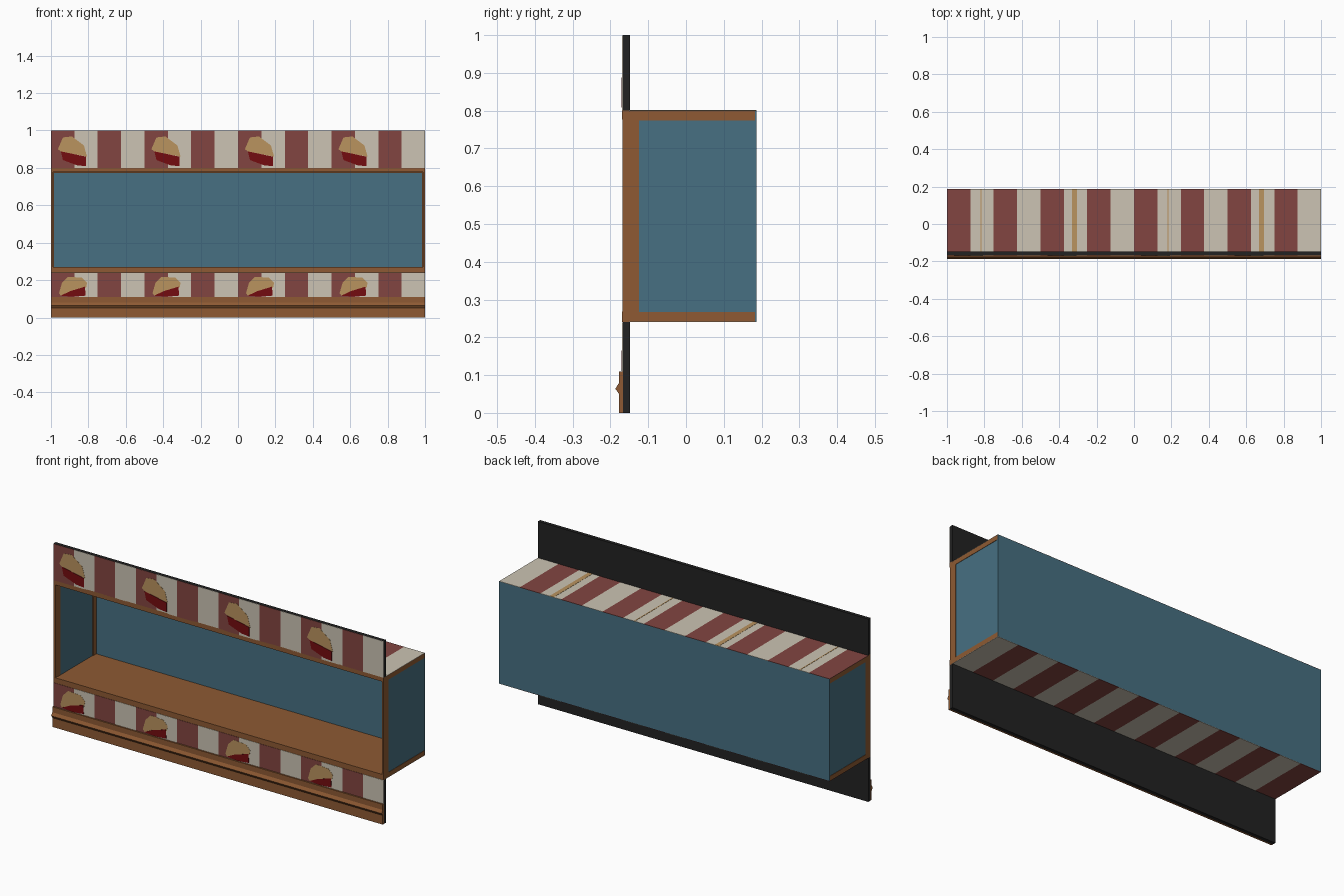
import bpy, bmesh

if "Cube" in bpy.data.objects:
    bpy.data.objects.remove(bpy.data.objects["Cube"])


def lin(c):
    c /= 255
    return c / 12.92 if c <= 0.04045 else ((c + 0.055) / 1.055) ** 2.4


def mat(name, r, g, b):
    m = bpy.data.materials.new(name)
    m.diffuse_color = (lin(r), lin(g), lin(b), 1)
    m.use_nodes = True
    m.node_tree.nodes["Principled BSDF"].inputs["Base Color"].default_value = m.diffuse_color
    return m


WOOD = mat("wood", 142, 90, 51)
BLUE = mat("blue panel", 71, 112, 130)
BLACK = mat("charcoal", 34, 34, 34)
CREAM = mat("cream stripe", 204, 196, 179)
RED = mat("red stripe", 130, 69, 65)
CRUST = mat("crust", 186, 147, 95)
FILL = mat("filling", 116, 12, 16)


def finish(name, bm, mats):
    bmesh.ops.recalc_face_normals(bm, faces=bm.faces)
    me = bpy.data.meshes.new(name)
    bm.to_mesh(me)
    bm.free()
    for m in mats:
        me.materials.append(m)
    ob = bpy.data.objects.new(name, me)
    bpy.context.collection.objects.link(ob)
    return ob


def add_box(bm, x, y, z, index=0):
    vs = bmesh.ops.create_cube(bm, size=1)["verts"]
    for v in vs:
        for i, (a, b) in enumerate((x, y, z)):
            v.co[i] = a if v.co[i] < 0 else b
    for f in {f for v in vs for f in v.link_faces}:
        f.material_index = index


def box(name, x, y, z, m):
    bm = bmesh.new()
    add_box(bm, x, y, z)
    return finish(name, bm, [m])


def stripes(name, y, z):
    """Sixteen alternating red and cream plates across the full width."""
    bm = bmesh.new()
    for i in range(16):
        add_box(bm, (-1 + i / 8, -1 + (i + 1) / 8), y, z, i % 2)
    finish(name, bm, [RED, CREAM])


def prism(bm, pts, axis, a, b):
    """Closed 2D outline swept between a and b along x or y."""
    def place(p, t):
        return (t, p[0], p[1]) if axis == "x" else (p[0], t, p[1])
    f = bm.faces.new([bm.verts.new(place(p, a)) for p in pts])
    out = bmesh.ops.extrude_face_region(bm, geom=[f])["geom"]
    for v in out:
        if isinstance(v, bmesh.types.BMVert):
            v.co["xyz".index(axis)] = b


FRONT, BACK = -0.168, 0.187

# wall strips above and below the window, with striped facing
for tag, z0, z1, s0 in (("upper", 0.80, 1.0, 0.80), ("lower", 0.0, 0.24, 0.11)):
    box(tag + "_wall", (-1, 1), (FRONT + 0.001, -0.148), (z0, z1), BLACK)
    stripes(tag + "_wall_stripes", (FRONT - 0.001, FRONT + 0.001), (s0, z1 - 0.001))

# window box: floor, ceiling, back and sides
box("floor", (-1, 1), (-0.155, BACK - 0.004), (0.242, 0.267), WOOD)
box("ceiling", (-1, 1), (-0.155, BACK - 0.004), (0.774, 0.799), WOOD)
stripes("roof_stripes", (-0.148, BACK), (0.799, 0.801))
stripes("underside_stripes", (-0.148, BACK), (0.24, 0.242))
box("back_panel", (-1, 1), (BACK - 0.006, BACK), (0.242, 0.80), BLUE)
for side, s in (("left", -1), ("right", 1)):
    def span(a, b):
        return tuple(sorted((s * a, s * b)))
    box(side + "_panel", span(0.988, 0.998), (-0.125, BACK - 0.006), (0.267, 0.774), BLUE)
    box(side + "_front_post", span(0.988, 1), (FRONT, -0.125), (0.25, 0.79), WOOD)
    box(side + "_back_post", span(0.984, 0.99), (0.155, 0.182), (0.267, 0.774), WOOD)

# front rails of the window frame
box("sill_rail", (-1, 1), (FRONT - 0.001, -0.15), (0.24, 0.269), WOOD)
box("head_rail", (-1, 1), (FRONT - 0.001, -0.15), (0.777, 0.803), WOOD)

# skirting board with a pointed bead
bm = bmesh.new()
prism(bm, [(FRONT + 0.001, 0), (-0.177, 0), (-0.177, 0.05), (-0.187, 0.064),
           (-0.177, 0.08), (-0.177, 0.11), (FRONT + 0.001, 0.11)], "x", -1, 1)
finish("skirting", bm, [WOOD])

# painted cake slices, repeated every half unit
SLICES = {
    "upper_slice_crust": (CRUST, [(-0.963, 0.9), (-0.936, 0.963), (-0.888, 0.968),
                                  (-0.824, 0.92), (-0.807, 0.86), (-0.947, 0.888)]),
    "upper_slice_filling": (FILL, [(-0.947, 0.888), (-0.813, 0.86), (-0.813, 0.809),
                                   (-0.861, 0.814), (-0.936, 0.842)]),
    "lower_slice_crust": (CRUST, [(-0.957, 0.13), (-0.941, 0.186), (-0.909, 0.218),
                                  (-0.834, 0.213), (-0.807, 0.186), (-0.812, 0.16),
                                  (-0.947, 0.117)]),
    "lower_slice_filling": (FILL, [(-0.947, 0.117), (-0.9, 0.14), (-0.818, 0.165),
                                   (-0.815, 0.117), (-0.88, 0.111)]),
}
for name, (m, pts) in SLICES.items():
    t = 0.002 if m is CRUST else 0.003
    bm = bmesh.new()
    for i in range(4):
        prism(bm, [(x + i * 0.5, z) for x, z in pts], "y", FRONT - t, FRONT)
    finish(name, bm, [m])

# thin tan lines on the roof
bm = bmesh.new()
for x, w in ((-0.818, 0.006), (-0.318, 0.025), (0.182, 0.006), (0.682, 0.025)):
    add_box(bm, (x - w / 2, x + w / 2), (-0.148, BACK), (0.8, 0.802))
finish("roof_lines", bm, [CRUST])
